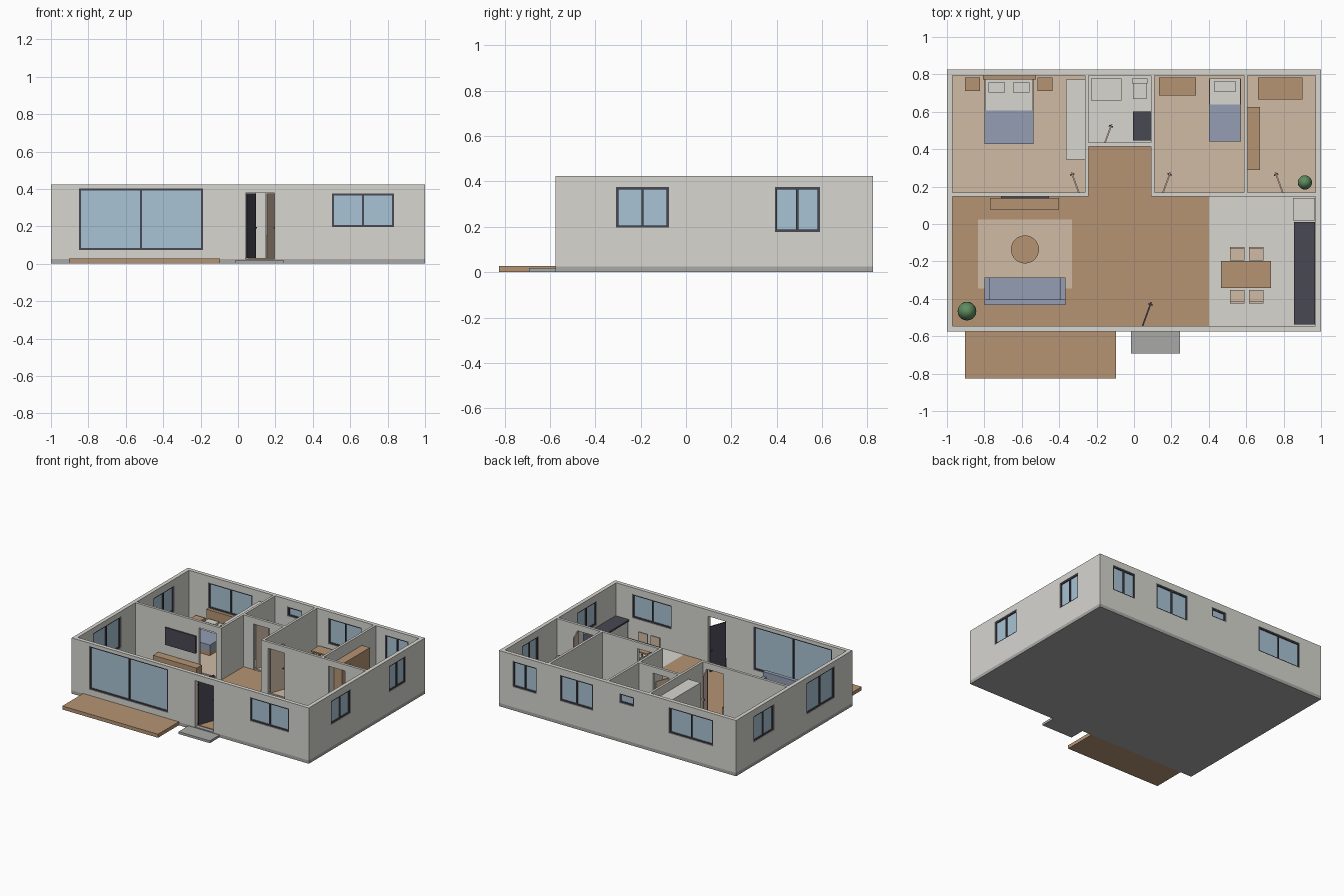
import bpy, bmesh, math
from mathutils import Matrix, Vector

if "Cube" in bpy.data.objects:
    bpy.data.objects.remove(bpy.data.objects["Cube"])


def material(name, hexcol):
    m = bpy.data.materials.new(name)
    srgb = [int(hexcol[i:i + 2], 16) / 255 for i in (0, 2, 4)]
    m.diffuse_color = [((c + 0.055) / 1.055) ** 2.4 if c > 0.04 else c / 12.92 for c in srgb] + [1]
    m.use_nodes = True
    m.node_tree.nodes["Principled BSDF"].inputs["Base Color"].default_value = m.diffuse_color
    return m


WALL = material("off_white", "D7D6D0")
WOOD = material("wood", "B59474")
BEIGE = material("beige", "D0BBA5")
GLASS = material("window_blue", "A9C3D5")
DARK = material("charcoal", "484852")
BLUE = material("fabric_blue", "939EB4")
GREEN = material("leaf_green", "5E8C60")
STONE = material("concrete_grey", "A9A9A7")

F = 0.03            # finished floor level
S = 0.025           # slab top
TOP = 0.425         # wall top


def finish(bm, name, mat, smooth=False):
    bmesh.ops.recalc_face_normals(bm, faces=bm.faces)
    me = bpy.data.meshes.new(name)
    bm.to_mesh(me)
    bm.free()
    me.materials.append(mat)
    ob = bpy.data.objects.new(name, me)
    bpy.context.collection.objects.link(ob)
    if smooth:
        bpy.context.view_layer.objects.active = ob
        ob.select_set(True)
        bpy.ops.object.shade_smooth_by_angle()
        ob.select_set(False)
    return ob


def add_box(bm, x0, x1, y0, y1, z0, z1):
    m = Matrix.Translation(((x0 + x1) / 2, (y0 + y1) / 2, (z0 + z1) / 2)) @ \
        Matrix.Diagonal((x1 - x0, y1 - y0, z1 - z0, 1))
    bmesh.ops.create_cube(bm, size=1, matrix=m)


def box(name, mat, *b):
    bm = bmesh.new()
    add_box(bm, *b)
    return finish(bm, name, mat)


def boxes(name, mat, *bs):
    bm = bmesh.new()
    for b in bs:
        add_box(bm, *b)
    return finish(bm, name, mat)


def cyl(name, mat, x, y, r0, r1, z0, z1, seg=32):
    bm = bmesh.new()
    bmesh.ops.create_cone(bm, cap_ends=True, segments=seg, radius1=r0, radius2=r1, depth=z1 - z0,
                          matrix=Matrix.Translation((x, y, (z0 + z1) / 2)))
    return finish(bm, name, mat, True)


def wall(name, axis, a0, a1, c0, c1, holes=()):
    """Wall along an axis, from a0 to a1, c0..c1 thick, with holes (u0, u1, z0, z1)."""
    us = sorted({a0, a1, *[h[i] for h in holes for i in (0, 1)]})
    zs = sorted({S, TOP, *[h[i] for h in holes for i in (2, 3)]})
    pt = (lambda u, z: (u, c0, z)) if axis == "x" else (lambda u, z: (c0, u, z))
    bm = bmesh.new()
    for u0, u1 in zip(us, us[1:]):
        for z0, z1 in zip(zs, zs[1:]):
            um, zm = (u0 + u1) / 2, (z0 + z1) / 2
            if not any(h[0] < um < h[1] and h[2] < zm < h[3] for h in holes):
                bm.faces.new([bm.verts.new(pt(*p)) for p in ((u0, z0), (u1, z0), (u1, z1), (u0, z1))])
    bmesh.ops.remove_doubles(bm, verts=bm.verts, dist=1e-5)
    ext = bmesh.ops.extrude_face_region(bm, geom=bm.faces[:])
    d = Vector((0, c1 - c0, 0) if axis == "x" else (c1 - c0, 0, 0))
    bmesh.ops.translate(bm, vec=d, verts=[e for e in ext["geom"] if isinstance(e, bmesh.types.BMVert)])
    bmesh.ops.dissolve_limit(bm, angle_limit=0.01, verts=bm.verts, edges=bm.edges)
    return finish(bm, name, WALL)


def window(name, axis, c, u0, u1, z0, z1, mullion=True):
    """Frame with glass, centred in the wall at c."""
    t = 0.01
    bars = [(u0, u0 + t, z0, z1), (u1 - t, u1, z0, z1), (u0 + t, u1 - t, z0, z0 + t), (u0 + t, u1 - t, z1 - t, z1)]
    if mullion:
        m = (u0 + u1) / 2
        bars.append((m - t / 2, m + t / 2, z0 + t, z1 - t))

    def place(u0, u1, z0, z1, h):
        return (u0, u1, c - h, c + h, z0, z1) if axis == "x" else (c - h, c + h, u0, u1, z0, z1)
    boxes(name + "_frame", DARK, *[place(*b, 0.011) for b in bars])
    box(name + "_glass", GLASS, *place(u0 + t, u1 - t, z0 + t, z1 - t, 0.003))


def door(name, mat, x, y, angle, length, height=0.345):
    """Open door leaf turned about its hinge, with a knob on both sides."""
    rot = Matrix.Translation((x, y, 0)) @ Matrix.Rotation(math.radians(angle), 4, "Z")
    box(name + "_leaf", mat, 0, length, -0.004, 0.004, F, F + height).data.transform(rot)
    k = length - 0.012
    boxes(name + "_handle", DARK, (k - 0.004, k + 0.004, -0.012, 0.012, 0.188, 0.196)).data.transform(rot)


# Slab, deck, step
box("slab", STONE, -1, 1, -0.575, 0.825, 0, S)
box("deck", WOOD, -0.904, -0.097, -0.825, -0.575, 0, 0.027)
box("door_step", STONE, -0.016, 0.247, -0.692, -0.575, 0, 0.018)

# Floors
box("living_floor", WOOD, -0.97, 0.4, -0.545, 0.148, S, F)
box("hall_floor", WOOD, -0.243, 0.092, 0.148, 0.415, S, F)
box("kitchen_floor", WALL, 0.4, 0.97, -0.545, 0.148, S, F)
box("bathroom_floor", WALL, -0.243, 0.092, 0.435, 0.795, S, F)
for n, x0, x1 in (("main_bedroom", -0.97, -0.26), ("small_bedroom", 0.11, 0.588), ("study", 0.606, 0.97)):
    box(n + "_floor", BEIGE, x0, x1, 0.168, 0.795, S, F)

# Outer walls and windows
front = [(-0.85, -0.187, 0.073, 0.402), (0.502, 0.833, 0.196, 0.375)]
back = [(-0.805, -0.435, 0.18, 0.375), (-0.138, -0.015, 0.3, 0.37), (0.207, 0.487, 0.18, 0.375), (0.682, 0.882, 0.18, 0.375)]
left = [(-0.36, -0.025, 0.148, 0.385), (0.37, 0.615, 0.18, 0.375)]
right = [(-0.308, -0.075, 0.196, 0.375), (0.392, 0.59, 0.178, 0.375)]
wall("front_wall", "x", -1, 1, -0.575, -0.545, front + [(0.04, 0.195, S, 0.377)])
wall("back_wall", "x", -1, 1, 0.795, 0.825, back)
wall("left_wall", "y", -0.545, 0.795, -1, -0.97, left)
wall("right_wall", "y", -0.545, 0.795, 0.97, 1, right)
for side, axis, c, holes in (("front", "x", -0.56, front), ("back", "x", 0.81, back),
                             ("left", "y", -0.985, left), ("right", "y", 0.985, right)):
    for i, h in enumerate(holes):
        window(f"{side}_window_{i + 1}", axis, c, *h, mullion=h[1] - h[0] > 0.15)

# Inner walls
DT = 0.377
wall("main_bedroom_wall", "x", -0.97, -0.243, 0.148, 0.168, [(-0.433, -0.29, S, DT)])
wall("right_rooms_wall", "x", 0.092, 0.97, 0.148, 0.168, [(0.15, 0.29, S, DT), (0.658, 0.8, S, DT)])
wall("bathroom_wall", "x", -0.243, 0.092, 0.415, 0.435, [(-0.16, -0.025, S, DT)])
wall("hall_left_wall", "y", 0.168, 0.795, -0.261, -0.243)
wall("hall_right_wall", "y", 0.168, 0.795, 0.092, 0.11)
wall("study_wall", "y", 0.168, 0.795, 0.588, 0.606)

# Doors
door("front_door", DARK, 0.046, -0.545, 70, 0.135)
door("main_bedroom_door", BEIGE, -0.295, 0.168, 110, 0.115)
door("small_bedroom_door", BEIGE, 0.155, 0.168, 70, 0.115)
door("study_door", BEIGE, 0.795, 0.168, 110, 0.115)
door("bathroom_door", BEIGE, -0.155, 0.435, 70, 0.105)


# Beds
def bed(name, x0, x1, y0, y1, yb, pillows):
    box(name + "_base", WOOD, x0, x1, y0, y1, F, 0.065)
    box(name + "_mattress", WALL, x0 + 0.004, x1 - 0.004, y0 + 0.004, y1, 0.065, 0.105)
    box(name + "_blanket", BLUE, x0, x1, y0, yb, 0.06, 0.111)
    w = (x1 - x0) / pillows
    boxes(name + "_pillows", WALL, *[(x0 + w * (i + 0.16), x0 + w * (i + 0.84), y1 - 0.07, y1 - 0.016, 0.105, 0.122)
                                     for i in range(pillows)])


bed("double_bed", -0.8, -0.537, 0.427, 0.773, 0.607, 2)
box("headboard", WOOD, -0.807, -0.525, 0.773, 0.793, F, 0.18)
bed("single_bed", 0.4, 0.573, 0.44, 0.778, 0.64, 1)
for n, x in (("left", -0.904), ("right", -0.515)):
    box(n + "_nightstand", WOOD, x, x + 0.08, 0.71, 0.783, F, 0.105)
box("wardrobe", WALL, -0.364, -0.262, 0.345, 0.773, F, 0.36)

# Bathroom
box("shower_tray", WALL, -0.23, -0.067, 0.66, 0.779, F, 0.05)
box("toilet_bowl", WALL, -0.005, 0.066, 0.667, 0.752, F, 0.098)
box("toilet_tank", WALL, -0.01, 0.072, 0.752, 0.779, F, 0.155)
box("vanity_cabinet", WALL, 0, 0.091, 0.452, 0.597, F, 0.155)
box("vanity_top", DARK, -0.005, 0.091, 0.447, 0.602, 0.155, 0.168)


# Tables: a top on four legs
def table(name, x0, x1, y0, y1, z):
    t, i = 0.012, 0.006
    legs = [(x, x + t, y, y + t, F, z - 0.01) for x in (x0 + i, x1 - i - t) for y in (y0 + i, y1 - i - t)]
    boxes(name, WOOD, (x0, x1, y0, y1, z - 0.01, z), *legs)


table("bedroom_desk", 0.134, 0.332, 0.687, 0.783, 0.15)
table("study_desk", 0.663, 0.9, 0.666, 0.783, 0.15)
table("dining_table", 0.465, 0.733, -0.342, -0.198, 0.15)
box("bookshelf", WOOD, 0.608, 0.674, 0.29, 0.625, F, 0.34)

# Dining chairs
for i, x in enumerate((0.513, 0.616)):
    for n, y0, y1, yb in (("back", -0.196, -0.124, -0.134), ("front", -0.424, -0.352, -0.424)):
        legs = [(a, a + 0.008, b, b + 0.008, F, 0.09) for a in (x, x + 0.069) for b in (y0, y1 - 0.008)]
        boxes(f"{n}_chair_{i + 1}", BEIGE, (x, x + 0.077, y0, y1, 0.09, 0.102),
              (x, x + 0.077, yb, yb + 0.01, 0.102, 0.175), *legs)

# Living room
box("rug", BEIGE, -0.834, -0.332, -0.345, 0.025, F, 0.033)
box("media_console", WOOD, -0.77, -0.402, 0.077, 0.14, F, 0.105)
box("television", DARK, -0.712, -0.455, 0.136, 0.147, 0.178, 0.31)
cyl("coffee_table_top", WOOD, -0.583, -0.136, 0.075, 0.075, 0.08, 0.092)
cyl("coffee_table_foot", WOOD, -0.583, -0.136, 0.03, 0.03, 0.033, 0.08)
boxes("sofa", BLUE, (-0.77, -0.396, -0.404, -0.286, F, 0.098), (-0.8, -0.366, -0.433, -0.404, F, 0.16),
      (-0.8, -0.77, -0.404, -0.286, F, 0.125), (-0.396, -0.366, -0.404, -0.286, F, 0.125))

# Kitchen
box("kitchen_cabinet", WALL, 0.862, 0.969, -0.535, 0.006, F, 0.165)
box("kitchen_counter", DARK, 0.855, 0.969, -0.537, 0.01, 0.165, 0.178)
box("fridge", WALL, 0.85, 0.968, 0.018, 0.138, F, 0.325)

# Potted plants
for n, x, y, r in (("living", -0.893, -0.466, 0.05), ("study", 0.914, 0.222, 0.038)):
    cyl(n + "_plant_pot", BEIGE, x, y, r * 0.5, r * 0.65, F, F + r * 1.5, 20)
    bm = bmesh.new()
    bmesh.ops.create_uvsphere(bm, u_segments=20, v_segments=12, radius=r,
                              matrix=Matrix.Translation((x, y, F + r * 2.6)) @ Matrix.Diagonal((1, 1, 1.3, 1)))
    finish(bm, n + "_plant_leaves", GREEN, True)
